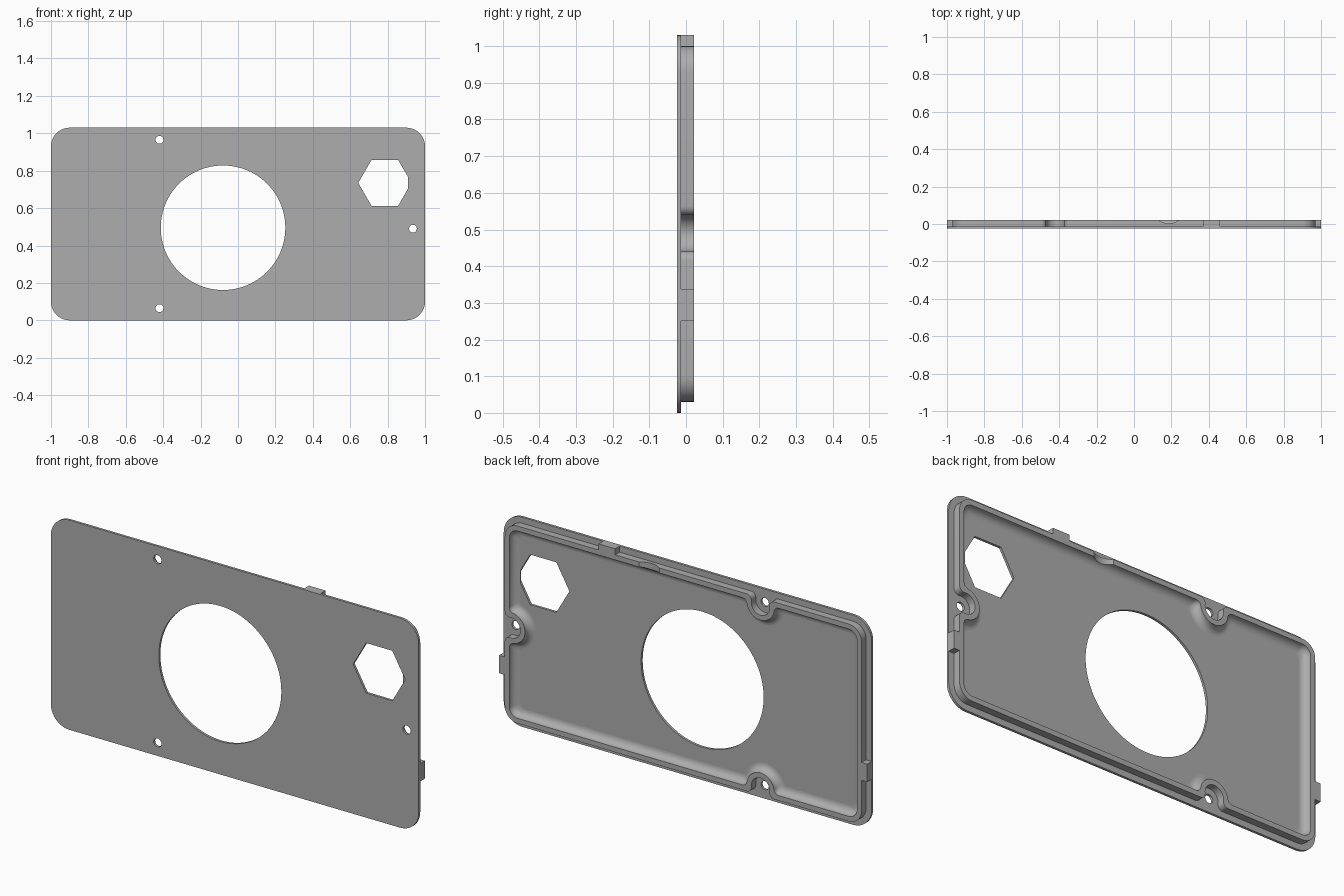
import bpy, bmesh
from math import sin, cos, pi, atan2, sqrt, radians
from mathutils import Matrix

cube = bpy.data.objects.get("Cube")
if cube:
    bpy.data.objects.remove(cube)

H = 1.03                                   # plate height
FRONT, FLOOR, TOP = -0.025, -0.013, 0.022  # y levels
INSET, WALL, COVE = 0.03, 0.025, 0.035     # rim offset, thickness, inner fillet
NOTCH_C, NOTCH_R, NOTCH_F = 0.065, 0.05, 0.025
SCREWS = [complex(-0.42, NOTCH_C), complex(1 - NOTCH_C, 0.49), complex(-0.42, H - NOTCH_C)]

grey = bpy.data.materials.new("plain grey")
grey.use_nodes = True
grey.diffuse_color = (0.42, 0.42, 0.42, 1)
grey.node_tree.nodes["Principled BSDF"].inputs["Base Color"].default_value = grey.diffuse_color


def arc(c, r, a0, a1, n):
    return [c + r * complex(cos(a0 + (a1 - a0) * i / n), sin(a0 + (a1 - a0) * i / n))
            for i in range(n + 1)]


def corner(cx, cz, r, quarter, n=10):
    return arc(complex(cx, cz), r, (quarter - 1) * pi / 2, quarter * pi / 2, n)


def add_object(name, mesh):
    obj = bpy.data.objects.new(name, mesh)
    bpy.context.collection.objects.link(obj)
    mesh.materials.clear()
    mesh.materials.append(grey)
    return obj


def finish(name, bm):
    bmesh.ops.recalc_face_normals(bm, faces=bm.faces)
    mesh = bpy.data.meshes.new(name)
    bm.to_mesh(mesh)
    bm.free()
    return add_object(name, mesh)


def smooth(obj):
    bpy.ops.object.select_all(action='DESELECT')
    obj.select_set(True)
    bpy.context.view_layer.objects.active = obj
    bpy.ops.object.shade_smooth_by_angle(angle=radians(30))


# Front plate: rounded outline with round, hexagonal and screw holes
def make_plate():
    r = 0.1
    outline = (corner(1 - r, r, r, 0) + corner(1 - r, H - r, r, 1)
               + corner(r - 1, H - r, r, 2) + corner(r - 1, r, r, 3))
    loops = [outline, arc(complex(-0.08, 0.495), 0.333, 0, 2 * pi, 96)[:-1],
             arc(complex(0.785, 0.735), 0.142, 0, 2 * pi, 6)[:-1]]
    loops += [arc(c, 0.021, 0, 2 * pi, 24)[:-1] for c in SCREWS]
    curve = bpy.data.curves.new("plate_outline", 'CURVE')
    curve.dimensions, curve.fill_mode = '2D', 'BOTH'
    curve.extrude = (FLOOR - FRONT) / 2
    for loop in loops:
        spline = curve.splines.new('POLY')
        spline.points.add(len(loop) - 1)
        for point, p in zip(spline.points, loop):
            point.co = (p.real, p.imag, 0, 1)
        spline.use_cyclic_u = True
    helper = bpy.data.objects.new("plate_outline", curve)
    bpy.context.collection.objects.link(helper)
    deps = bpy.context.evaluated_depsgraph_get()
    mesh = bpy.data.meshes.new_from_object(helper.evaluated_get(deps))
    bpy.data.objects.remove(helper)
    bm = bmesh.new()
    bm.from_mesh(mesh)
    bmesh.ops.remove_doubles(bm, verts=bm.verts, dist=1e-5)
    bm.transform(Matrix.Translation((0, (FRONT + FLOOR) / 2, 0)) @ Matrix.Rotation(pi / 2, 4, 'X'))
    smooth(finish("front_plate", bm))


# Rim outline at inward distance d, stepping around the screw holes
def notch(origin, tangent, d):
    v = INSET + d + NOTCH_F
    reach = NOTCH_R + d + NOTCH_F
    u = sqrt(reach ** 2 - (v - NOTCH_C) ** 2)
    left = arc(complex(-u, v), NOTCH_F, -pi / 2, atan2(NOTCH_C - v, u), 8)
    a = atan2(v - NOTCH_C, u)
    middle = arc(complex(0, NOTCH_C), NOTCH_R + d, pi - a, a, 20)[1:-1]
    right = [-p.conjugate() for p in reversed(left)]
    return [origin + tangent * p for p in left + middle + right]


def rim_loop(d):
    r = max(0.07 - d, 0.03)
    e = INSET + d + r
    return (notch(complex(-0.42, 0), 1, d) + corner(1 - e, e, r, 0)
            + notch(complex(1, 0.49), 1j, d) + corner(1 - e, H - e, r, 1)
            + notch(complex(-0.42, H), -1, d) + corner(e - 1, H - e, r, 2)
            + corner(e - 1, e, r, 3))


def make_rim():
    root = FLOOR - 0.006
    steps = 8
    section = [(0, root), (0, TOP)]
    for i in range(steps + 1):
        a = pi / 2 * i / steps
        section.append((WALL + COVE * (1 - cos(a)), TOP - COVE * sin(a)))
    section.append((WALL + COVE, root))
    bm = bmesh.new()
    rows = [[bm.verts.new((p.real, y, p.imag)) for p in rim_loop(d)] for d, y in section]
    for a, b in zip(rows, rows[1:] + rows[:1]):
        for i in range(len(a)):
            j = (i + 1) % len(a)
            bm.faces.new((a[i], a[j], b[j], b[i]))
    rim = finish("rim", bm)
    smooth(rim)

    # Shallow finger scoop across the top of the rim
    bm = bmesh.new()
    bmesh.ops.create_cone(bm, cap_ends=True, segments=96, radius1=0.09, radius2=0.09, depth=0.2,
                          matrix=Matrix.Translation((0.185, 0.093, 1)))
    cutter = finish("scoop_cutter", bm)
    cutter.hide_render = True
    mod = rim.modifiers.new("scoop", 'BOOLEAN')
    mod.operation, mod.solver, mod.object = 'DIFFERENCE', 'EXACT', cutter
    bpy.context.view_layer.objects.active = rim
    bpy.ops.object.modifier_apply(modifier=mod.name)
    bpy.data.objects.remove(cutter)
    smooth(rim)


# Locating tabs joining the rim to the plate edge
def make_tab(name, x0, x1, z0, z1):
    bm = bmesh.new()
    y0 = FLOOR - 0.004
    size = Matrix.Diagonal((x1 - x0, TOP - y0, z1 - z0, 1))
    place = Matrix.Translation(((x0 + x1) / 2, (y0 + TOP) / 2, (z0 + z1) / 2))
    bmesh.ops.create_cube(bm, size=1, matrix=place @ size)
    finish(name, bm)


make_plate()
make_rim()
make_tab("top_tab", 0.37, 0.46, H - INSET - 0.005, H)
make_tab("left_tab", 1 - INSET - 0.005, 1, 0.25, 0.338)
make_tab("right_tab", -1, INSET + 0.005 - 1, 0.25, 0.338)
